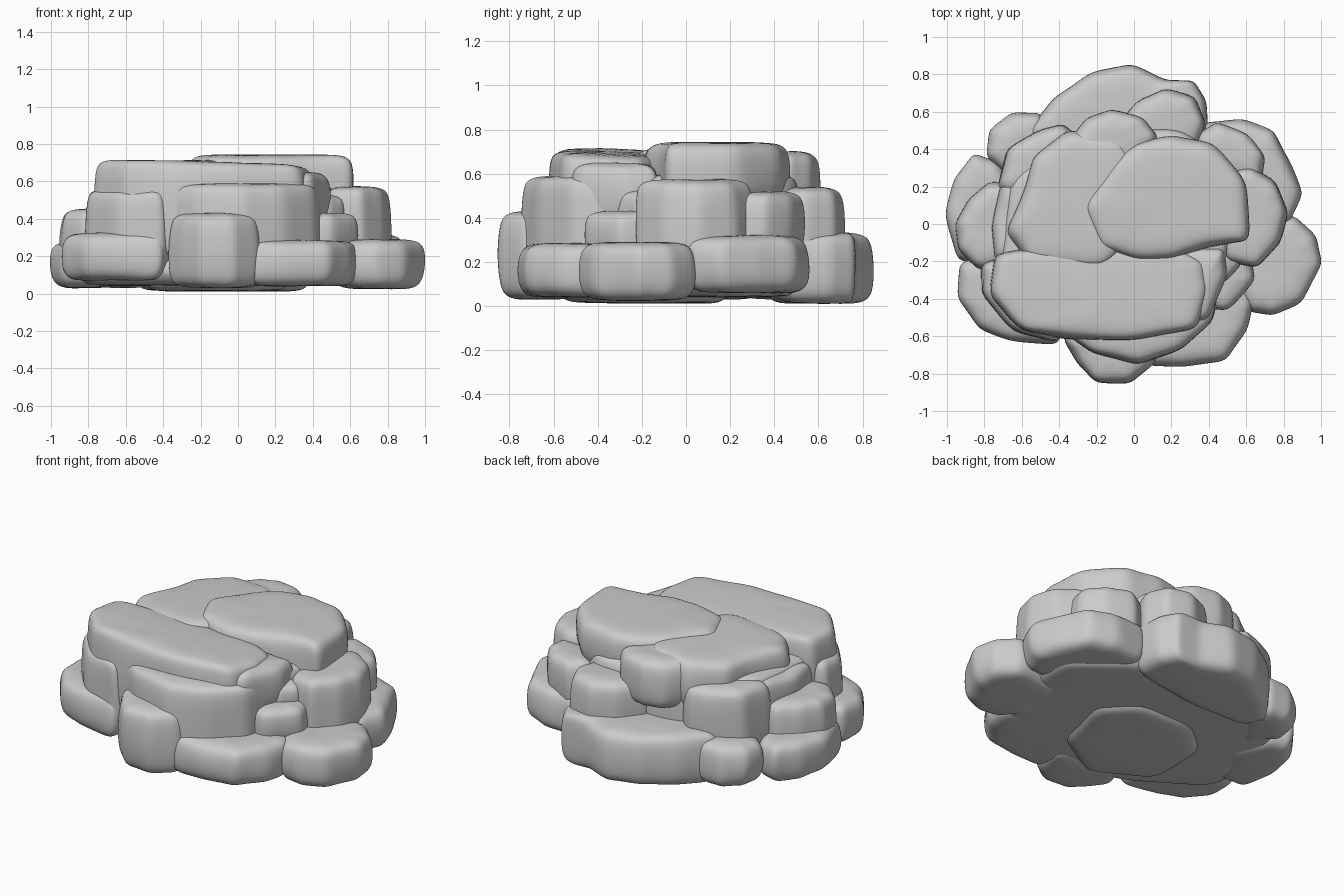
import bpy, bmesh
from mathutils import Vector, noise


def slab(name, z0, z1, outline, slope=(0, 0), r=0.05):
    """Soft weathered rock slab: rings stacked over a plan outline, then subdivided."""
    pts = [Vector(p) for p in outline]
    n = len(pts)
    ring2d = []
    for i in range(n):
        a, b = pts[i], pts[(i + 1) % n]
        ring2d += [a, a.lerp(b, 0.33), a.lerp(b, 0.67)]
    c = sum(pts, Vector((0, 0))) / n
    h = z1 - z0
    levels = [(z0, r * 2), (z0 + 0.01, r * 0.7), (z0 + r, 0), (z0 + h * 0.5, -0.008),
              (z1 - r, 0), (z1 - 0.012, r * 0.6), (z1, r * 2)]
    bm = bmesh.new()
    rings = []
    for k, (z, inset) in enumerate(levels):
        ring = []
        for p in ring2d:
            d = p - c
            q = c + d * max(0.2, 1 - inset / max(d.length, 0.01))
            zz = z
            if k >= 4:
                zz += slope[0] * (q.x - c.x) + slope[1] * (q.y - c.y)
            ring.append(bm.verts.new((q.x, q.y, zz)))
        rings.append(ring)
    m = len(ring2d)
    for a, b in zip(rings, rings[1:]):
        for i in range(m):
            bm.faces.new((a[i], a[(i + 1) % m], b[(i + 1) % m], b[i]))
    for ring, z in ((rings[0], z0), (rings[-1], z1)):
        mid = bm.verts.new((c.x, c.y, z))
        for i in range(m):
            bm.faces.new((ring[i], ring[(i + 1) % m], mid))
    # gentle weathering
    for v in bm.verts:
        w = noise.noise_vector(v.co * 5) * 0.014
        v.co += Vector((w.x, w.y, w.z * 0.4))
    bmesh.ops.recalc_face_normals(bm, faces=bm.faces[:])
    me = bpy.data.meshes.new(name)
    bm.to_mesh(me)
    bm.free()
    me.shade_smooth()
    ob = bpy.data.objects.new(name, me)
    bpy.context.collection.objects.link(ob)
    sub = ob.modifiers.new("soften", "SUBSURF")
    sub.levels = sub.render_levels = 2
    return ob


# core mass and underside
slab("core", 0.05, 0.6, [(-.72, -.3), (-.35, -.56), (.3, -.55), (.5, -.2), (.58, .25), (.25, .52),
                         (-.3, .5), (-.68, .25)])
slab("base_plate", 0.04, 0.2, [(-.84, -.3), (-.4, -.58), (0, -.7), (.45, -.62), (.7, -.3), (.75, .25),
                               (.4, .52), (-.3, .6), (-.68, .45), (-.88, .1)])
slab("underside", 0.012, 0.2, [(-.5, -.4), (-.15, -.6), (.2, -.4), (.3, .0), (.1, .2), (-.3, .2), (-.5, .0)])

# top layers
slab("top_cap", 0.46, 0.742, [(-.28, .1), (-.12, .33), (.03, .43), (.2, .47), (.42, .43), (.6, .23),
                              (.62, -.09), (.38, -.12), (.2, -.19), (0, -.18), (-.18, -.12)])
slab("top_left", 0.4, 0.71, [(-.68, -.05), (-.58, .2), (-.53, .36), (-.35, .5), (-.05, .45), (.1, .1),
                             (-.15, -.25), (-.55, -.21)], (.04, 0))
slab("top_back", 0.4, 0.7, [(-.36, .42), (-.25, .57), (-.12, .61), (.05, .57), (.13, .46), (0, .25), (-.25, .25)])
slab("top_front", 0.2, 0.7, [(-.74, -.15), (-.2, -.1), (.2, -.12), (.38, -.2), (.4, -.35),
                             (.33, -.56), (0, -.62), (-.35, -.61), (-.6, -.56), (-.77, -.38)], (-.03, -.04))
slab("top_front_chip", 0.36, 0.65, [(.25, -.12), (.48, -.13), (.49, -.28), (.39, -.51), (.2, -.52)])

# front faces
slab("front_left_wall", 0.08, 0.56, [(-.81, -.2), (-.81, -.38), (-.64, -.57), (-.4, -.63), (-.3, -.4), (-.5, -.15)])
slab("front_ledge", 0.05, 0.59, [(-.37, -.58), (-.22, -.69), (.02, -.75), (.25, -.67), (.42, -.52), (.46, -.3),
                                 (0, -.3), (-.35, -.35)])
slab("front_buttress", 0.03, 0.43, [(-.37, -.62), (-.3, -.74), (-.2, -.84), (-.02, -.845), (.11, -.74),
                                    (.14, -.5), (-.3, -.45)])
slab("front_right_foot", 0.04, 0.285, [(.0, -.6), (.06, -.75), (.26, -.76), (.49, -.73), (.6, -.56), (.64, -.4),
                                       (.5, -.2), (.1, -.35)])
slab("front_left_foot", 0.07, 0.325, [(-.93, -.2), (-.94, -.4), (-.83, -.55), (-.66, -.62), (-.41, -.64),
                                      (-.36, -.5), (-.6, -.15)])

# right side
slab("right_foot", 0.025, 0.29, [(.5, -.3), (.62, -.46), (.74, -.49), (.9, -.41), (1, -.22), (.97, -.07),
                                 (.85, .04), (.55, .03)])
slab("right_back_foot", 0.06, 0.32, [(.36, .54), (.58, .56), (.75, .49), (.83, .34), (.895, .16), (.82, .0),
                                     (.5, .0), (.36, .3)])
slab("right_shelf", 0.1, 0.575, [(.48, -.2), (.66, -.23), (.78, -.1), (.82, .06), (.76, .22), (.62, .31),
                                 (.42, .25)])
slab("right_back_shelf", 0.2, 0.52, [(.36, .25), (.68, .24), (.7, .36), (.6, .48), (.45, .54), (.33, .48)])
slab("right_front_shelf", 0.2, 0.43, [(.35, -.15), (.62, -.17), (.64, -.3), (.5, -.46), (.35, -.45)], r=.04)
slab("right_front_upper", 0.3, 0.53, [(.38, -.05), (.56, -.08), (.57, -.22), (.48, -.31), (.38, -.28)], r=.04)

# back side
slab("back_foot", 0.012, 0.335, [(-.56, .5), (-.42, .67), (-.24, .8), (-.02, .85), (.16, .77), (.32, .77),
                                 (.39, .66), (.39, .45), (-.1, .35), (-.5, .38)])
slab("back_shelf", 0.15, 0.54, [(-.1, .5), (.02, .66), (.17, .72), (.33, .68), (.38, .54), (.3, .35), (0, .35)])
slab("back_left_shelf", 0.15, 0.58, [(-.73, .18), (-.68, .4), (-.5, .5), (-.38, .53), (-.26, .42), (-.45, .1)])

# left side
slab("back_left_foot", 0.03, 0.3, [(-.78, .36), (-.76, .5), (-.65, .6), (-.5, .59), (-.4, .45), (-.6, .2)])
slab("left_foot", 0.03, 0.28, [(-1, .05), (-.96, .24), (-.85, .37), (-.72, .33), (-.6, .1), (-.75, -.2), (-.94, -.19)])
slab("left_shelf", 0.1, 0.455, [(-.95, .0), (-.88, .13), (-.77, .22), (-.6, .2), (-.6, -.2), (-.82, -.24), (-.94, -.14)])
slab("left_upper", 0.2, 0.57, [(-.76, .0), (-.7, .25), (-.5, .2), (-.5, -.2), (-.74, -.2)])
